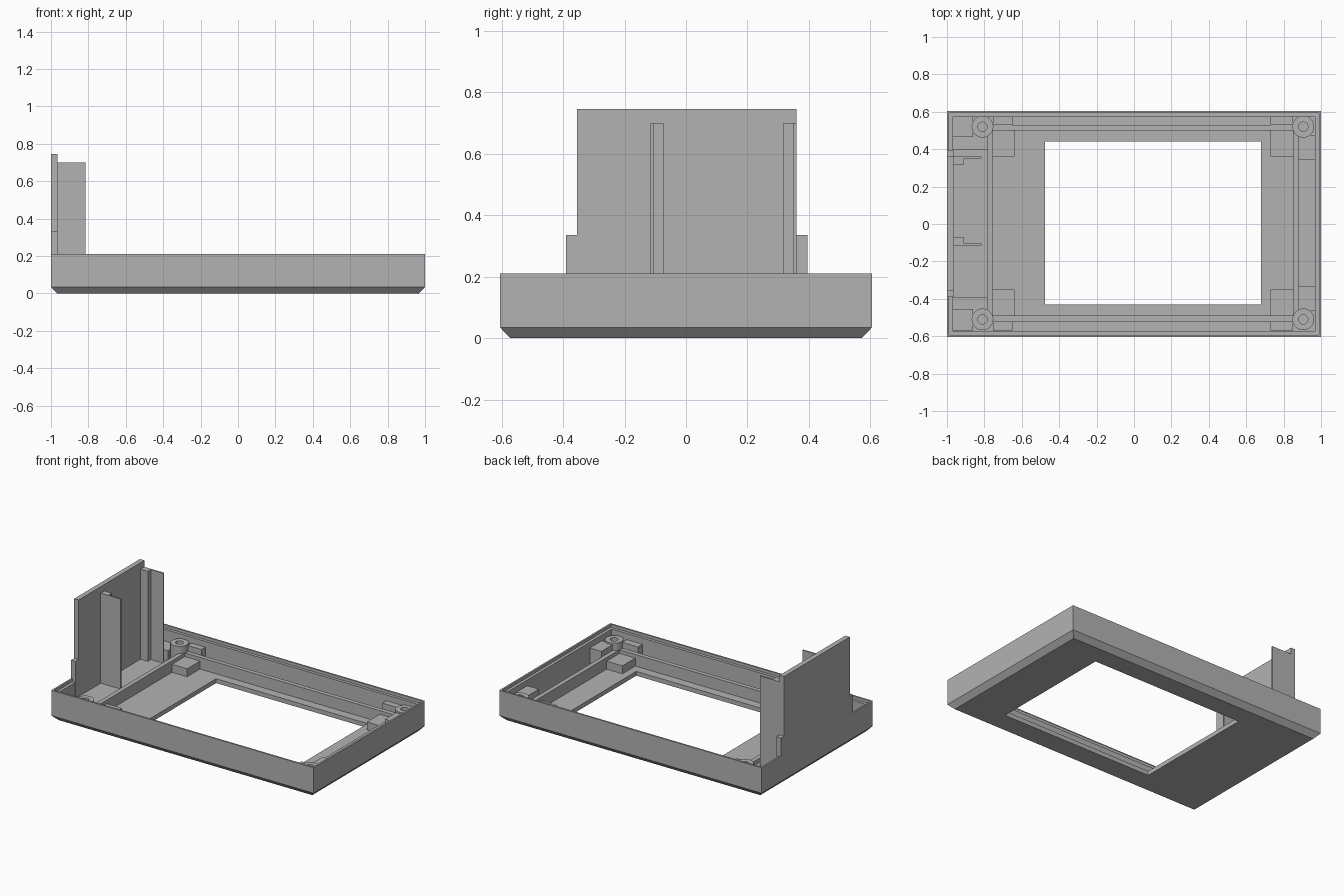
import bpy, bmesh, math

cube = bpy.data.objects.get("Cube")
if cube:
    bpy.data.objects.remove(cube, do_unlink=True)

grey = bpy.data.materials.new("plain_grey")
grey.use_nodes = True
COLOUR = (0.45, 0.45, 0.45, 1)
grey.diffuse_color = COLOUR
grey.node_tree.nodes["Principled BSDF"].inputs["Base Color"].default_value = COLOUR

FLOOR = 0.03
MID = 0.005  # fittings are centred slightly towards the back


def finish(name, bm):
    bmesh.ops.recalc_face_normals(bm, faces=bm.faces)
    mesh = bpy.data.meshes.new(name)
    bm.to_mesh(mesh)
    bm.free()
    mesh.materials.append(grey)
    obj = bpy.data.objects.new(name, mesh)
    bpy.context.collection.objects.link(obj)
    return obj


def loft(name, loops):
    """Join a closed series of equal point loops with quads."""
    bm = bmesh.new()
    rings = [[bm.verts.new(p) for p in loop] for loop in loops]
    for a, b in zip(rings, rings[1:] + rings[:1]):
        for i in range(len(a)):
            j = (i + 1) % len(a)
            bm.faces.new((a[i], a[j], b[j], b[i]))
    return finish(name, bm)


def box(name, x0, x1, y0, y1, z0, z1):
    bm = bmesh.new()
    bmesh.ops.create_cube(bm, size=1)
    for v in bm.verts:
        v.co = ((x0, x1)[v.co.x > 0], (y0, y1)[v.co.y > 0], (z0, z1)[v.co.z > 0])
    return finish(name, bm)


def rect(x0, x1, y0, y1, z):
    return [(x0, y0, z), (x1, y0, z), (x1, y1, z), (x0, y1, z)]


def inset(d, z):
    return rect(d - 1, 1 - d, d - 0.605, 0.605 - d, z)


def window(z):
    return rect(-0.475, 0.68, -0.43, 0.44, z)


# Tray: chamfered base, stepped lip, floor and window opening
loft("bezel_tray", [window(0), inset(0.033, 0), inset(0, 0.035), inset(0, 0.21),
                    inset(0.012, 0.21), inset(0.012, 0.19), inset(0.032, 0.19),
                    inset(0.032, FLOOR), window(FLOOR)])


# Screw posts
def post(name, x, y):
    def ring(r, z):
        steps = [2 * math.pi * i / 32 for i in range(32)]
        return [(x + r * math.cos(a), y + r * math.sin(a), z) for a in steps]
    obj = loft(name, [ring(0.058, FLOOR), ring(0.058, 0.16),
                      ring(0.025, 0.16), ring(0.025, FLOOR)])
    bpy.ops.object.select_all(action="DESELECT")
    obj.select_set(True)
    bpy.context.view_layer.objects.active = obj
    bpy.ops.object.shade_smooth_by_angle()


# Fittings repeated along the front and the back
def mirrored_box(name, x0, x1, y0, y1, z1):
    for side, s in (("back", 1), ("front", -1)):
        a, b = sorted((MID + s * y0, MID + s * y1))
        box(f"{side}_{name}", x0, x1, a, b, FLOOR, z1)


for side, s in (("back", 1), ("front", -1)):
    post(f"{side}_right_post", -0.81, MID + s * 0.515)
    post(f"{side}_left_post", 0.905, MID + s * 0.515)

mirrored_box("long_rib", -0.755, 0.85, 0.495, 0.525, 0.11)
mirrored_box("right_corner_pad", -0.755, -0.64, 0.355, 0.495, 0.085)
mirrored_box("left_corner_pad", 0.73, 0.85, 0.355, 0.495, 0.085)
mirrored_box("right_stop", -0.755, -0.65, 0.525, 0.575, 0.15)
mirrored_box("left_stop", 0.73, 0.85, 0.525, 0.575, 0.15)
mirrored_box("left_end_stop", 0.88, 0.97, 0.34, 0.47, 0.15)
mirrored_box("right_end_stop", -0.97, -0.86, 0.46, 0.575, 0.11)

# Cross ribs
box("left_cross_rib", 0.85, 0.88, -0.49, 0.5, FLOOR, 0.11)
box("right_cross_rib", -0.785, -0.755, -0.49, 0.5, FLOOR, 0.11)

# Upright side panel with wider foot
box("panel_pad", -0.97, -0.785, -0.395, 0.4, FLOOR, 0.08)
box("panel_foot", -1, -0.966, -0.39, 0.395, 0.05, 0.335)
box("side_panel", -1, -0.966, -0.355, 0.36, 0.335, 0.745)

# Guide rails: thin wall with a thicker root, facing each other
for name, wall, root in (("back", (0.35, 0.36), (0.318, 0.35)),
                         ("front", (-0.115, -0.105), (-0.105, -0.073))):
    box(f"{name}_rail_wall", -0.966, -0.815, *wall, 0.08, 0.7)
    box(f"{name}_rail_root", -0.966, -0.91, *root, 0.08, 0.7)
